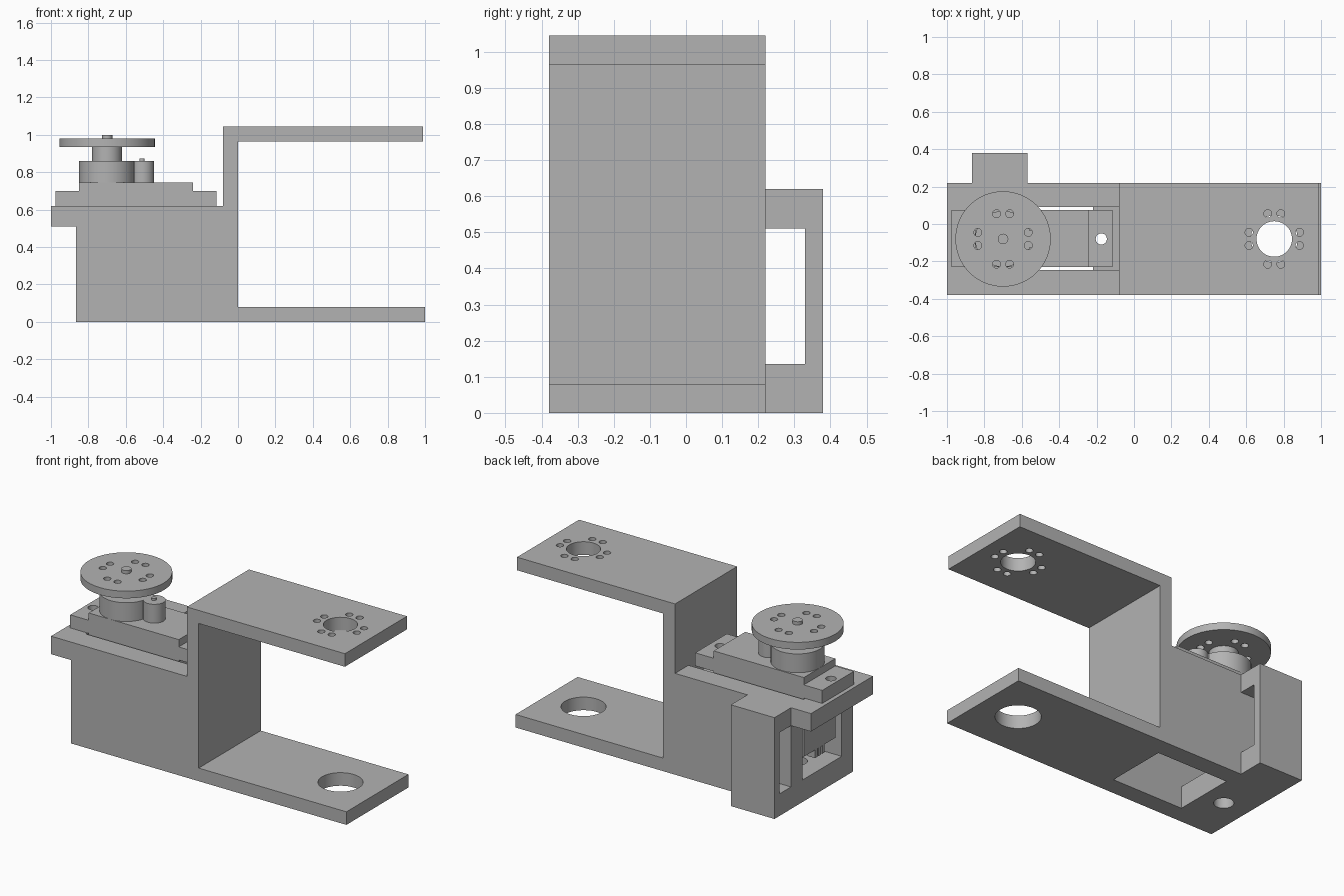
import bpy
import bmesh
from mathutils import Vector

if "Cube" in bpy.data.objects:
    bpy.data.objects.remove(bpy.data.objects["Cube"], do_unlink=True)

grey = bpy.data.materials.new("matte_grey")
grey.use_nodes = True
GREY = (0.45, 0.45, 0.45, 1)
grey.diffuse_color = GREY
grey.node_tree.nodes["Principled BSDF"].inputs["Base Color"].default_value = GREY

AXIS_Y = -0.08    # shared centre line of servo and arms
SERVO_X = -0.70   # output shaft
ARM_X = 0.75      # arm pivot


def finish(name, bm):
    bmesh.ops.recalc_face_normals(bm, faces=bm.faces)
    mesh = bpy.data.meshes.new(name)
    bm.to_mesh(mesh)
    bm.free()
    mesh.materials.append(grey)
    obj = bpy.data.objects.new(name, mesh)
    bpy.context.collection.objects.link(obj)
    return obj


def prism(name, points, direction):
    """Close a flat outline and extrude it along a direction."""
    bm = bmesh.new()
    face = bm.faces.new([bm.verts.new(p) for p in points])
    result = bmesh.ops.extrude_face_region(bm, geom=[face])
    moved = [v for v in result["geom"] if isinstance(v, bmesh.types.BMVert)]
    bmesh.ops.translate(bm, verts=moved, vec=Vector(direction))
    return finish(name, bm)


def box(name, x, y, z):
    outline = [(x[0], y[0], z[0]), (x[1], y[0], z[0]),
               (x[1], y[1], z[0]), (x[0], y[1], z[0])]
    return prism(name, outline, (0, 0, z[1] - z[0]))


def cylinder(name, x, y, radius, z, sides=48):
    bm = bmesh.new()
    bmesh.ops.create_cone(bm, cap_ends=True, segments=sides, radius1=radius,
                          radius2=radius, depth=z[1] - z[0])
    bmesh.ops.translate(bm, verts=bm.verts, vec=(x, y, sum(z) / 2))
    return finish(name, bm)


def activate(obj):
    bpy.ops.object.select_all(action="DESELECT")
    obj.select_set(True)
    bpy.context.view_layer.objects.active = obj


def cut(target, cutter):
    cutter.hide_render = True
    mod = target.modifiers.new("cut", "BOOLEAN")
    mod.operation, mod.solver, mod.object = "DIFFERENCE", "EXACT", cutter
    activate(target)
    bpy.ops.object.modifier_apply(modifier=mod.name)
    bpy.data.objects.remove(cutter, do_unlink=True)


def cut_hole(target, x, radius, z, y=AXIS_Y, sides=48):
    cut(target, cylinder("cutter", x, y, radius, z, sides))


def cut_bolt_ring(target, x, z):
    """Four pairs of small holes around a pivot."""
    near, far = 0.035, 0.135
    for sx in (-1, 1):
        for sy in (-1, 1):
            for dx, dy in ((near, far), (far, near)):
                cut_hole(target, x + sx * dx, 0.021, z, AXIS_Y + sy * dy, 20)


# Bracket: housing, rear lip, upright wall and both arms in one profile
profile = [(-0.865, 0), (1, 0), (1, 0.08), (0, 0.08), (0, 0.965), (0.99, 0.965),
           (0.99, 1.045), (-0.08, 1.045), (-0.08, 0.62), (-1, 0.62),
           (-1, 0.51), (-0.865, 0.51)]
bracket = prism("bracket", [(x, -0.38, z) for x, z in profile], (0, 0.6, 0))

# Housing pocket, floor opening, servo slot and tab recess
cut(bracket, box("cutter", (-0.9, -0.08), (-0.27, 0.11), (0.135, 0.509)))
cut(bracket, box("cutter", (-0.56, -0.081), (-0.269, 0.109), (-0.1, 0.2)))
cut(bracket, box("cutter", (-0.86, -0.22), (-0.245, 0.09), (0.45, 0.7)))
cut(bracket, box("cutter", (-0.23, -0.079), (-0.245, 0.09), (0.54, 0.7)))

# Pivot, bolt and screw holes
cut_hole(bracket, ARM_X, 0.095, (0.9, 1.1))
cut_hole(bracket, ARM_X, 0.125, (-0.1, 0.2))
cut_hole(bracket, SERVO_X, 0.055, (-0.1, 0.2))
cut_hole(bracket, -0.175, 0.03, (0.45, 0.6), sides=24)
cut_hole(bracket, -0.925, 0.03, (0.45, 0.7), sides=24)
cut_bolt_ring(bracket, ARM_X, (0.9, 1.1))

# Cable loop on the back of the housing
loop = [(0.22, 0), (0.38, 0), (0.38, 0.62), (0.22, 0.62),
        (0.22, 0.51), (0.33, 0.51), (0.33, 0.135), (0.22, 0.135)]
cable_loop = prism("cable_loop", [(-0.865, y, z) for y, z in loop], (0.295, 0, 0))

# Servo case with mounting tabs, drawn as one side profile
case = [(-0.85, 0.26), (-0.24, 0.26), (-0.24, 0.62), (-0.115, 0.62),
        (-0.115, 0.70), (-0.24, 0.70), (-0.24, 0.745), (-0.85, 0.745),
        (-0.85, 0.70), (-0.975, 0.70), (-0.975, 0.62), (-0.85, 0.62)]
servo_case = prism("servo_case", [(x, -0.23, z) for x, z in case], (0, 0.305, 0))
for x in (-0.175, -0.925):
    cut_hole(servo_case, x, 0.03, (0.55, 0.8), sides=24)

# Cable pins under the case
for i in range(3):
    y = AXIS_Y + (i - 1) * 0.035
    box(f"cable_pin_{i + 1}", (-0.85, -0.8), (y - 0.011, y + 0.011), (0.21, 0.27))

# Gear housing, neck, horn and shaft
round_parts = [
    cylinder("gear_housing", SERVO_X, AXIS_Y, 0.15, (0.74, 0.86)),
    cylinder("small_gear_housing", -0.51, AXIS_Y, 0.062, (0.74, 0.86)),
    cylinder("gear_pin", -0.513, AXIS_Y, 0.014, (0.85, 0.872), 16),
    cylinder("neck", SERVO_X, AXIS_Y, 0.08, (0.85, 0.94)),
    cylinder("shaft", SERVO_X, AXIS_Y, 0.028, (0.93, 1.0), 24),
]
gear_bridge = box("gear_bridge", (-0.59, -0.52), (-0.125, -0.035), (0.74, 0.859))
horn = cylinder("horn_disc", SERVO_X, AXIS_Y, 0.255, (0.936, 0.98), 64)
cut_bolt_ring(horn, SERVO_X, (0.9, 1.05))

for obj in round_parts + [horn, bracket, servo_case]:
    activate(obj)
    bpy.ops.object.shade_smooth_by_angle()
